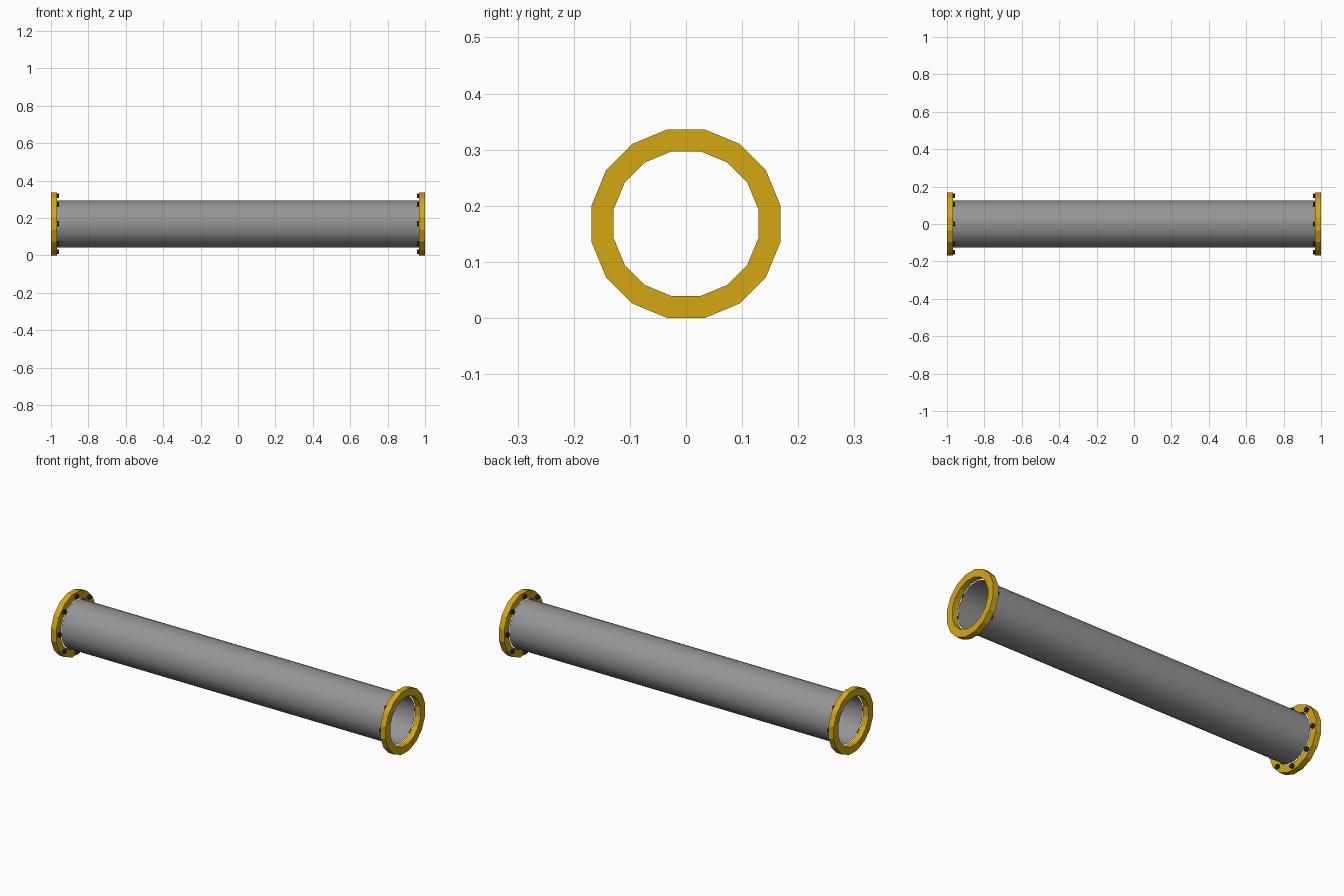
import bpy, bmesh, math
from mathutils import Matrix, Vector

cube = bpy.data.objects.get("Cube")
if cube:
    bpy.data.objects.remove(cube, do_unlink=True)

CENTRE_Z = 0.168
FLANGE_IN = 0.968   # inner face of each flange


def material(name, rgb, rough=0.6):
    m = bpy.data.materials.new(name)
    m.use_nodes = True
    m.diffuse_color = (*rgb, 1)
    bsdf = m.node_tree.nodes["Principled BSDF"]
    bsdf.inputs["Base Color"].default_value = (*rgb, 1)
    bsdf.inputs["Roughness"].default_value = rough
    return m


yellow = material("flange yellow", (0.66, 0.39, 0.006))
grey = material("pipe grey", (0.3, 0.3, 0.3))
dark = material("bolt dark grey", (0.03, 0.03, 0.03))


def finish(bm, name, mat, smooth=False):
    mesh = bpy.data.meshes.new(name)
    bm.to_mesh(mesh)
    bm.free()
    mesh.materials.append(mat)
    for p in mesh.polygons:
        p.use_smooth = smooth
    obj = bpy.data.objects.new(name, mesh)
    bpy.context.collection.objects.link(obj)
    obj.location.z = CENTRE_Z
    return obj


def ring_loop(bm, x, radius, sides):
    """Polygon around the x axis with flat sides at top and bottom."""
    angles = [(i + 0.5) * math.tau / sides for i in range(sides)]
    return [bm.verts.new((x, radius * math.cos(a), radius * math.sin(a))) for a in angles]


def bridge(bm, a, b):
    n = len(a)
    for i in range(n):
        j = (i + 1) % n
        bm.faces.new((a[i], a[j], b[j], b[i]))


# Open thin-walled pipe
bm = bmesh.new()
bridge(bm, ring_loop(bm, -FLANGE_IN, 0.126, 32), ring_loop(bm, FLANGE_IN, 0.126, 32))
bmesh.ops.recalc_face_normals(bm, faces=bm.faces)
# Point the wall outwards
if bm.faces[:][0].normal.dot(Vector((0, 1, 0))) < 0:
    bmesh.ops.reverse_faces(bm, faces=bm.faces)
finish(bm, "pipe", grey, smooth=True)

for side, label in ((1, "left"), (-1, "right")):
    # Sixteen-sided flange ring
    bm = bmesh.new()
    section = [(FLANGE_IN, 0.1713), (1, 0.1713), (1, 0.1315), (FLANGE_IN, 0.1315)]
    loops = [ring_loop(bm, side * x, r, 16) for x, r in section]
    for k in range(4):
        bridge(bm, loops[k], loops[(k + 1) % 4])
    bmesh.ops.recalc_face_normals(bm, faces=bm.faces)
    finish(bm, f"{label}_flange", yellow)

    # Eight bolt heads on the inner face of the flange
    bm = bmesh.new()
    for i in range(8):
        place = (Matrix.Rotation(i * math.tau / 8, 4, "X")
                 @ Matrix.Translation((side * (FLANGE_IN - 0.004), 0, 0.15))
                 @ Matrix.Rotation(math.pi / 2, 4, "Y"))
        bmesh.ops.create_cone(bm, cap_ends=True, segments=8, radius1=0.012,
                              radius2=0.012, depth=0.016, matrix=place)
    finish(bm, f"{label}_bolts", dark)
